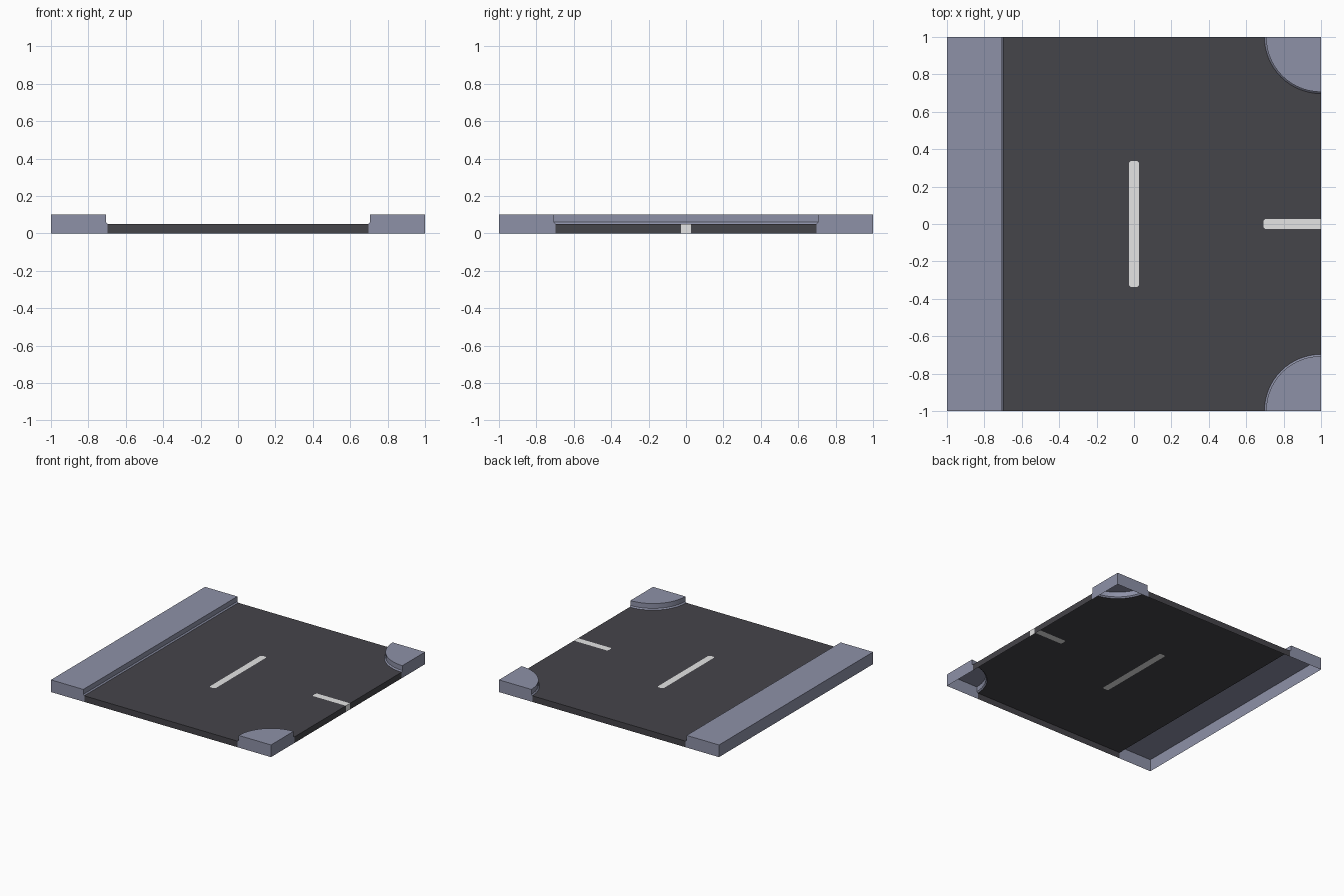
import bpy, bmesh, math
from mathutils import Vector

if "Cube" in bpy.data.objects:
    bpy.data.objects.remove(bpy.data.objects["Cube"])

R_OUT, R_IN = 0.303, 0.294      # kerb foot and kerb top, measured from the tile edge
Z_ROAD, Z_LIP, Z_WALK = 0.05, 0.06, 0.10
HALF, BEV = 0.027, 0.01         # road marking half width and corner cut


def material(name, rgb):
    m = bpy.data.materials.new(name)
    m.diffuse_color = (*rgb, 1)
    m.use_nodes = True
    m.node_tree.nodes["Principled BSDF"].inputs["Base Color"].default_value = m.diffuse_color
    return m


ASPHALT = material("dark asphalt", (0.060, 0.058, 0.068))
PAVING = material("blue grey paving", (0.27, 0.285, 0.39))
PAINT = material("white road paint", (0.78, 0.78, 0.78))


def finish(name, bm, mat):
    bmesh.ops.recalc_face_normals(bm, faces=bm.faces)
    me = bpy.data.meshes.new(name)
    bm.to_mesh(me)
    bm.free()
    me.materials.append(mat)
    ob = bpy.data.objects.new(name, me)
    bpy.context.collection.objects.link(ob)
    bpy.context.view_layer.objects.active = ob
    ob.select_set(True)
    bpy.ops.object.shade_smooth_by_angle(angle=math.radians(25))
    ob.select_set(False)
    return ob


def on_rim(edge):
    a, b = (v.co for v in edge.verts)
    return (a.x > 0.999 and b.x > 0.999) or \
        any(s * a.y > 0.999 and s * b.y > 0.999 for s in (-1, 1))


def surface(name, loops, mat):
    """Flat road-level sheet (later loops are holes) with walls on the tile rim."""
    bm = bmesh.new()
    for loop in loops:
        vs = [bm.verts.new((x, y, Z_ROAD)) for x, y in loop]
        for a, b in zip(vs, vs[1:] + vs[:1]):
            bm.edges.new((a, b))
    rim = [e for e in bm.edges if on_rim(e)]
    bmesh.ops.triangle_fill(bm, edges=bm.edges[:], use_beauty=True, normal=(0, 0, 1))
    if rim:
        ext = bmesh.ops.extrude_edge_only(bm, edges=rim)
        for v in ext["geom"]:
            if isinstance(v, bmesh.types.BMVert):
                v.co.z = 0
    return finish(name, bm, mat)


def sidewalk(name, path):
    """Sweep the open-bottomed kerb profile along (origin, direction) pairs."""
    profile = [(0, 0), (0, Z_WALK), (R_IN, Z_WALK), (R_IN, Z_LIP), (R_OUT, Z_ROAD)]
    bm = bmesh.new()

    def vert(station, r, z):
        o, d = station
        return bm.verts.new((o[0] + d[0] * r, o[1] + d[1] * r, z))

    rows = [[vert(s, r, z) for r, z in profile] for s in path]
    for a, b in zip(rows, rows[1:]):
        for i in range(len(profile) - 1):
            bm.faces.new((a[i], b[i], b[i + 1], a[i + 1]))
    for s, row in ((path[0], rows[0]), (path[-1], rows[-1])):
        bm.faces.new(row + [vert(s, R_OUT, 0)])
    bmesh.ops.remove_doubles(bm, verts=bm.verts, dist=1e-5)
    return finish(name, bm, PAVING)


def arc(a0, a1, n=14):
    return [(math.cos(math.radians(a0 + (a1 - a0) * i / n)),
             math.sin(math.radians(a0 + (a1 - a0) * i / n))) for i in range(n + 1)]


front_dirs, back_dirs = arc(180, 90), arc(270, 180)

# sidewalks: one straight strip and two rounded corners
sidewalk("straight_sidewalk", [((-1, -1), (1, 0)), ((-1, 1), (1, 0))])
sidewalk("front_corner_sidewalk", [((1, -1), d) for d in front_dirs])
sidewalk("back_corner_sidewalk", [((1, 1), d) for d in back_dirs])

# road markings: clipped-corner centre dash and side road dash
L = 0.338
centre = [(HALF, -L + BEV), (HALF, L - BEV), (HALF - BEV, L), (-HALF + BEV, L),
          (-HALF, L - BEV), (-HALF, -L + BEV), (-HALF + BEV, -L), (HALF - BEV, -L)]
S = 0.693
side = [(1, -HALF), (S + BEV, -HALF), (S, -HALF + BEV),
        (S, HALF - BEV), (S + BEV, HALF), (1, HALF)]
surface("centre_line", [centre], PAINT)
surface("side_road_line", [side], PAINT)

# road sheet around the markings and corners
outline = [(-1 + R_OUT, -1)]
outline += [(1 + x * R_OUT, -1 + y * R_OUT) for x, y in front_dirs]
outline += side
outline += [(1 + x * R_OUT, 1 + y * R_OUT) for x, y in back_dirs]
outline += [(-1 + R_OUT, 1)]
surface("road", [outline, centre], ASPHALT)
